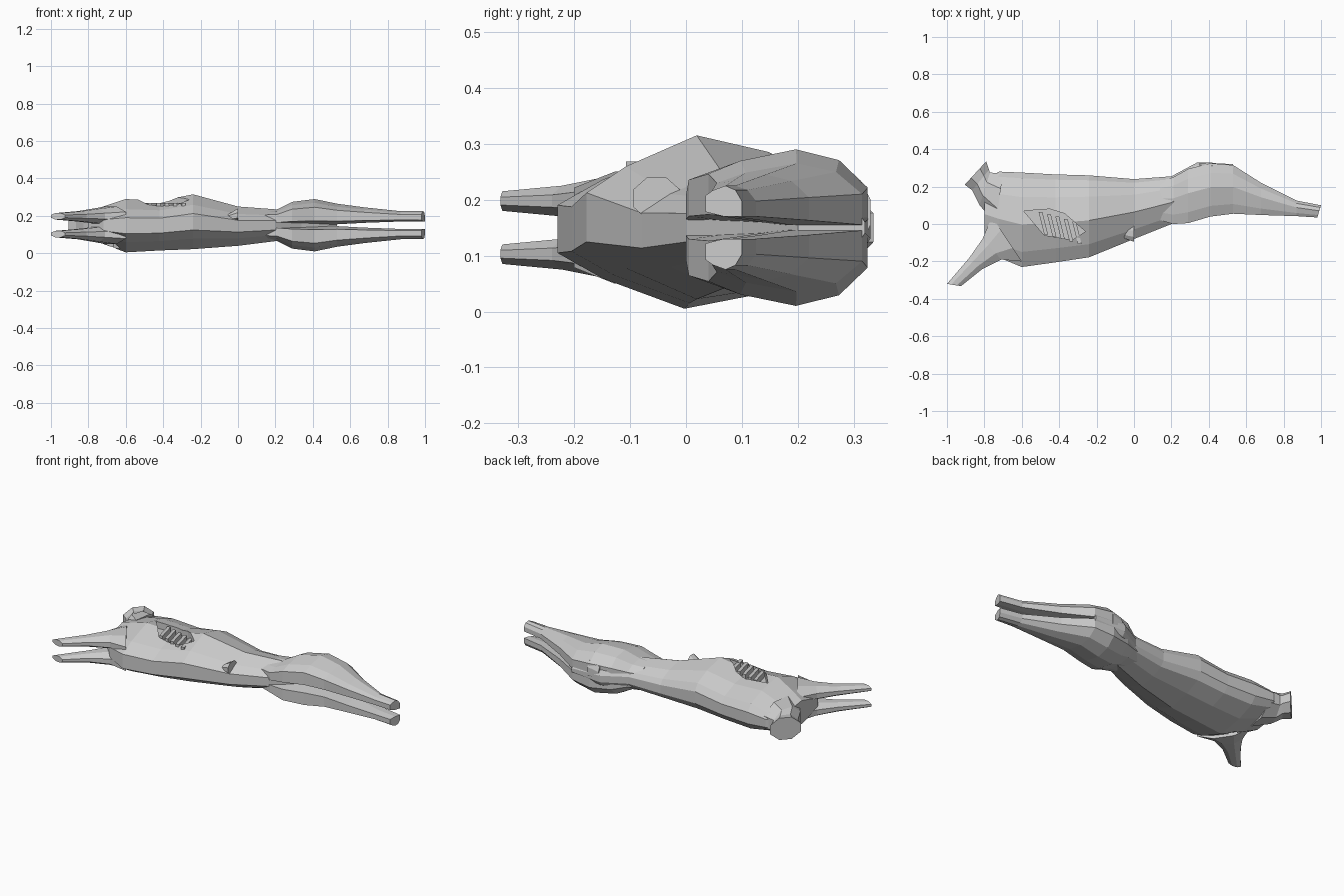
import bpy, bmesh, math
from mathutils import Vector

if "Cube" in bpy.data.objects:
    bpy.data.objects.remove(bpy.data.objects["Cube"])

grey = bpy.data.materials.new("pale_grey")
grey.use_nodes = True
grey.diffuse_color = (0.6, 0.6, 0.6, 1)
grey.node_tree.nodes["Principled BSDF"].inputs["Base Color"].default_value = (0.6, 0.6, 0.6, 1)

MID = 0.15  # height of the mirror plane between left and right halves


def loft(name, stations, ring):
    """Each station is (a, b, low, high): ring points run from a to b in plan, low to high in z."""
    bm = bmesh.new()
    rows = []
    for a, b, low, high in stations:
        a, b = Vector(a), Vector(b)
        row = []
        for f, h in ring:
            p = a.lerp(b, f)
            row.append(bm.verts.new((p.x, p.y, low + h * (high - low))))
        rows.append(row)
    n = len(ring)
    for r, s in zip(rows, rows[1:]):
        for i in range(n):
            j = (i + 1) % n
            bm.faces.new((r[i], r[j], s[j], s[i]))
    bm.faces.new(rows[0])
    bm.faces.new(rows[-1])
    bmesh.ops.recalc_face_normals(bm, faces=bm.faces)
    mesh = bpy.data.meshes.new(name)
    bm.to_mesh(mesh)
    bm.free()
    mesh.materials.append(grey)
    ob = bpy.data.objects.new(name, mesh)
    bpy.context.collection.objects.link(ob)
    return ob


def across(x, y0, y1, low, high):
    return ((x, y0), (x, y1), low, high)


def flipped(stations):
    return [(a, b, 2 * MID - low, 2 * MID - high) for a, b, low, high in stations]


def prism(name, outline, low, high):
    """Upright prism over a plan outline."""
    bm = bmesh.new()
    base = bm.faces.new([bm.verts.new((x, y, low)) for x, y in outline])
    top = bmesh.ops.extrude_face_region(bm, geom=[base])["geom"]
    bmesh.ops.translate(bm, vec=(0, 0, high - low),
                        verts=[v for v in top if isinstance(v, bmesh.types.BMVert)])
    bmesh.ops.recalc_face_normals(bm, faces=bm.faces)
    mesh = bpy.data.meshes.new(name)
    bm.to_mesh(mesh)
    bm.free()
    mesh.materials.append(grey)
    ob = bpy.data.objects.new(name, mesh)
    bpy.context.collection.objects.link(ob)
    return ob


def cut(target, outline, low, high):
    cutter = prism("cutter", outline, low, high)
    cutter.hide_render = True
    mod = target.modifiers.new("cut", "BOOLEAN")
    mod.operation, mod.solver, mod.object = "DIFFERENCE", "EXACT", cutter
    bpy.context.view_layer.objects.active = target
    bpy.ops.object.modifier_apply(modifier=mod.name)
    bpy.data.objects.remove(cutter)


# Torso with a flat belly strip and a flat back strip
half = [(0, 0.65), (0.16, 0.81), (0.45, 1), (0.74, 0.9), (0.94, 0.76), (1, 0.62)]
torso_ring = half + [(f, 1 - h) for f, h in reversed(half)]
torso = loft("torso", [
    across(-0.80, -0.10, 0.24, 0.08, 0.22),
    across(-0.72, -0.18, 0.28, 0.05, 0.25),
    across(-0.60, -0.23, 0.275, 0.005, 0.29),
    across(-0.42, -0.205, 0.265, 0.015, 0.28),
    across(-0.24, -0.178, 0.26, 0.022, 0.315),
    across(0.00, -0.08, 0.24, 0.04, 0.25),
    across(0.20, 0.00, 0.255, 0.065, 0.235),
    across(0.34, 0.10, 0.33, 0.07, 0.23),
    across(0.53, 0.20, 0.32, 0.11, 0.19)], torso_ring)

# Open wound in the flank and a small pit underneath
cut(torso, [(-0.59, 0.07), (-0.45, 0.08), (-0.37, 0.055), (-0.26, -0.04),
            (-0.33, -0.085), (-0.48, -0.06)], 0.235, 0.4)
cut(torso, [(-0.68 + 0.05 * math.cos(k * math.tau / 5), -0.02 + 0.05 * math.sin(k * math.tau / 5))
            for k in range(5)], -0.1, 0.07)

# Ribs across the wound
for i in range(5):
    x = -0.51 + i * 0.045
    y = 0.065 - i * 0.013
    prism(f"rib_{i + 1}", [(x, y), (x + 0.02, y), (x + 0.05, y - 0.12), (x + 0.03, y - 0.12)], 0.225, 0.268)

# Hams and hind legs, one above the other
ham_ring = [(0, 0.15), (0, 0.68), (0.2, 0.85), (0.55, 1), (0.82, 0.86), (1, 0.5), (1, 0), (0.5, 0)]
ham = [
    across(0.14, 0.02, 0.23, 0.152, 0.23),
    across(0.21, 0.00, 0.25, 0.152, 0.235),
    across(0.29, 0.005, 0.295, 0.152, 0.275),
    across(0.41, 0.04, 0.325, 0.153, 0.29),
    across(0.53, 0.055, 0.315, 0.155, 0.265),
    across(0.68, 0.048, 0.22, 0.163, 0.245),
    across(0.87, 0.042, 0.125, 0.17, 0.225),
    ((0.98, 0.035), (1.0, 0.10), 0.17, 0.225)]
loft("left_hind_leg", ham, ham_ring)
loft("right_hind_leg", flipped(ham), ham_ring)

# Forelegs
leg_ring = [(0, 0.3), (0, 0.7), (0.3, 1), (0.7, 1), (1, 0.7), (1, 0.3), (0.7, 0), (0.3, 0)]
foreleg = [
    ((-0.76, 0.04), (-0.60, -0.20), 0.155, 0.25),
    ((-0.81, -0.08), (-0.71, -0.19), 0.16, 0.238),
    ((-0.88, -0.18), (-0.81, -0.24), 0.17, 0.225),
    ((-1.0, -0.32), (-0.925, -0.332), 0.18, 0.215)]
loft("left_foreleg", foreleg, leg_ring)
loft("right_foreleg", flipped(foreleg), leg_ring)

# Neck flaring to the cut end
loft("neck", [
    ((-0.74, 0.0), (-0.70, 0.27), 0.06, 0.24),
    ((-0.825, 0.10), (-0.77, 0.275), 0.075, 0.225),
    ((-0.865, 0.18), (-0.775, 0.29), 0.09, 0.21),
    ((-0.905, 0.21), (-0.79, 0.335), 0.085, 0.215)], leg_ring)

# Belly flap and tail stub
loft("belly_flap", [
    ((-0.07, -0.07), (-0.06, -0.02), 0.18, 0.20),
    ((0.0, -0.095), (0.0, -0.01), 0.165, 0.24)], leg_ring)
loft("tail", [
    across(0.35, 0.29, 0.325, 0.12, 0.215),
    across(0.42, 0.27, 0.33, 0.12, 0.235)], leg_ring)
